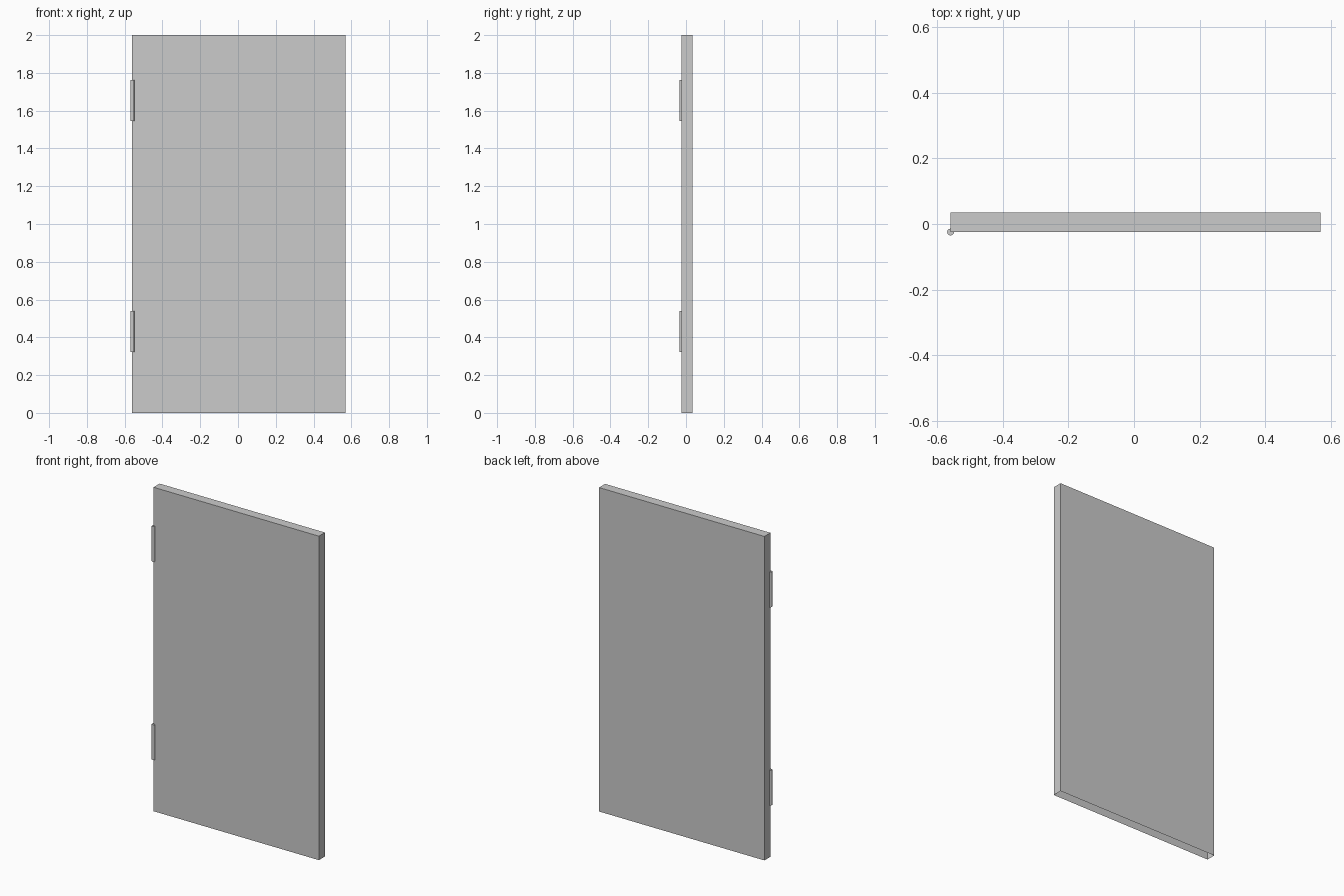
import bpy, bmesh

if "Cube" in bpy.data.objects:
    bpy.data.objects.remove(bpy.data.objects["Cube"])

# Door panel: a box left open underneath
X0, X1, Y0, Y1, H = -0.56, 0.569, -0.024, 0.035, 2.0
bpy.ops.mesh.primitive_cube_add(size=1, location=((X0 + X1) / 2, (Y0 + Y1) / 2, H / 2))
panel = bpy.context.object
panel.name = "door_panel"
panel.scale = (X1 - X0, Y1 - Y0, H)
bpy.ops.object.transform_apply(location=False, rotation=False, scale=True)
bm = bmesh.new()
bm.from_mesh(panel.data)
bottom = [f for f in bm.faces if f.normal.z < -0.9]
bmesh.ops.delete(bm, geom=bottom, context='FACES_ONLY')
bm.to_mesh(panel.data)
bm.free()

# Hinge barrels on the front left corner
for name, z in (("lower_hinge", 0.43), ("upper_hinge", 1.653)):
    bpy.ops.mesh.primitive_cylinder_add(vertices=16, radius=0.0105, depth=0.217,
                                        location=(-0.5595, -0.0245, z))
    hinge = bpy.context.object
    hinge.name = name
    bpy.ops.object.shade_smooth_by_angle()
